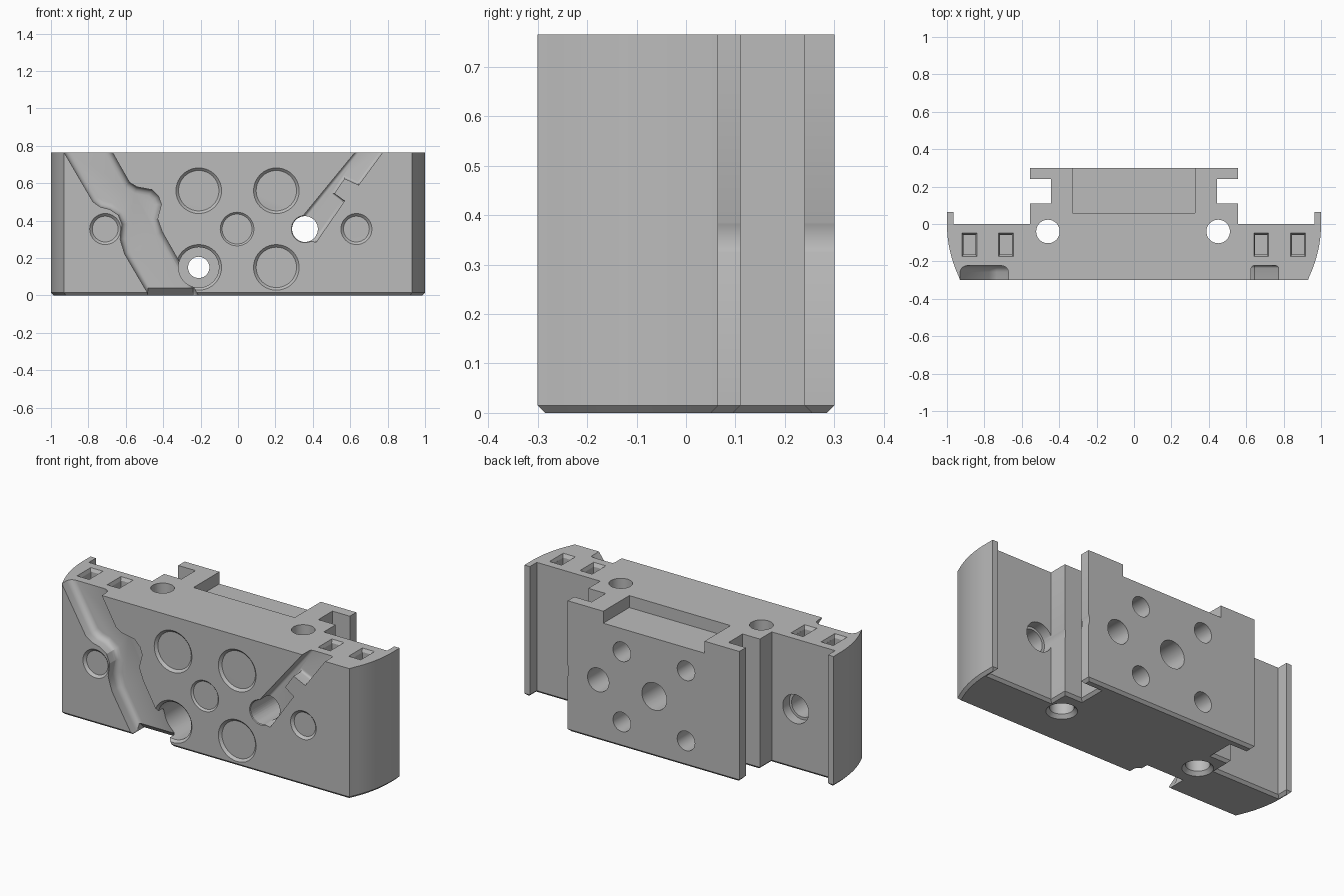
import bpy, bmesh, math
from mathutils import Vector, Matrix

if "Cube" in bpy.data.objects:
    bpy.data.objects.remove(bpy.data.objects["Cube"], do_unlink=True)

HEIGHT = 0.765
FRONT = -0.3

grey = bpy.data.materials.new("plain grey")
grey.use_nodes = True
grey.diffuse_color = (0.5, 0.5, 0.5, 1)
grey.node_tree.nodes["Principled BSDF"].inputs["Base Color"].default_value = (0.5, 0.5, 0.5, 1)
cutters = []


def finish(bm, name, cutter=True):
    bmesh.ops.recalc_face_normals(bm, faces=bm.faces)
    mesh = bpy.data.meshes.new(name)
    bm.to_mesh(mesh)
    bm.free()
    mesh.materials.append(grey)
    obj = bpy.data.objects.new(name, mesh)
    bpy.context.collection.objects.link(obj)
    if cutter:
        obj.hide_render = True
        cutters.append(obj)
    return obj


def prism(points, shift):
    """Extrude a closed outline; returns the bmesh and its first cap."""
    bm = bmesh.new()
    cap = bm.faces.new([bm.verts.new(p) for p in points])
    ext = bmesh.ops.extrude_face_region(bm, geom=[cap], use_keep_orig=True)
    bmesh.ops.translate(bm, verts=[v for v in ext["geom"] if isinstance(v, bmesh.types.BMVert)], vec=shift)
    return bm, cap


def cone(name, start, end, r1, r2=None):
    a, b = Vector(start), Vector(end)
    turn = (b - a).to_track_quat('Z', 'Y').to_matrix().to_4x4()
    bm = bmesh.new()
    bmesh.ops.create_cone(bm, cap_ends=True, segments=40, radius1=r1, radius2=r1 if r2 is None else r2,
                          depth=(b - a).length, matrix=Matrix.Translation((a + b) / 2) @ turn)
    return finish(bm, name)


def box(name, low, high, taper=1.0):
    bm = bmesh.new()
    bmesh.ops.create_cube(bm, size=1)
    for v in bm.verts:
        k = taper if v.co.z < 0 else 1
        v.co = [(l + h) / 2 + c * s * (h - l) for l, h, c, s in zip(low, high, v.co, (k, k, 1))]
    return finish(bm, name)


def front_hole(name, x, z, r, edge=0.014):
    cone(name, (x, -0.5, z), (x, 0.5, z), r)
    cone(name + "_edge", (x, FRONT - edge, z), (x, FRONT + edge, z), r + 2 * edge, r)


def channel(name, outline, floor, radius):
    """Sunken path in the front face with rounded floor corners."""
    bm, cap = prism([(x, floor, z) for x, z in outline], (0, -0.2, 0))
    bmesh.ops.bevel(bm, geom=list(cap.edges), offset=radius, segments=4, profile=0.5, affect='EDGES')
    finish(bm, name)


# Block outline: curved ends, back lips and T-shaped rear rail
half = [(0.93, FRONT)]
for i in range(1, 13):
    a = math.asin(0.3 / 0.657) * (1 - i / 12)
    half.append((0.343 + 0.657 * math.cos(a), -0.657 * math.sin(a)))
half += [(1, 0.065), (0.965, 0.065), (0.965, 0), (0.555, 0), (0.555, 0.11),
         (0.443, 0.11), (0.443, 0.24), (0.555, 0.24), (0.555, 0.3)]
outline = half + [(-x, y) for x, y in reversed(half)]
bm, base = prism([(x, y, 0) for x, y in outline], (0, 0, HEIGHT))
bmesh.ops.bevel(bm, geom=list(base.edges), offset=0.015, segments=1, affect='EDGES')
block = finish(bm, "mounting_block", cutter=False)

# Rear top recess
box("rear_recess", (-0.33, 0.06, HEIGHT - 0.07), (0.325, 0.4, 1))

# Vertical holes with flared bottoms
for x in (-0.46, 0.45):
    cone("vertical_hole", (x, -0.04, -0.2), (x, -0.04, 1), 0.063)
    cone("vertical_hole_flare", (x, -0.04, -0.02), (x, -0.04, 0.02), 0.1, 0.063)

# Top pockets with narrower floors
for x in (-0.88, -0.685, 0.68, 0.877):
    box("pocket_rim", (x - 0.043, -0.18, HEIGHT - 0.02), (x + 0.043, -0.042, HEIGHT + 0.01), 0.75)
    box("pocket", (x - 0.032, -0.163, HEIGHT - 0.12), (x + 0.032, -0.058, HEIGHT + 0.02))

# Front holes: counterbored group, centre hole, side holes
for x in (-0.21, 0.205):
    for z in (0.15, 0.56):
        front_hole("bolt_hole", x, z, 0.057, 0.005)
        cone("counterbore", (x, -0.5, z), (x, 0.03, z), 0.108)
        cone("counterbore_edge", (x, FRONT - 0.014, z), (x, FRONT + 0.014, z), 0.136, 0.108)
front_hole("centre_hole", -0.005, 0.355, 0.08, 0.01)
front_hole("channel_hole", 0.358, 0.355, 0.069, 0.004)
for x in (-0.71, 0.633):
    front_hole("side_hole", x, 0.355, 0.069)
    cone("side_hole_rear", (x, -0.06, 0.355), (x, 0.5, 0.355), 0.084)

# Wide wavy channel and its sloped lower edge
channel("wavy_channel", [
    (-1.047, 0.965), (-0.775, 0.5), (-0.735, 0.473), (-0.685, 0.46), (-0.64, 0.43), (-0.62, 0.38),
    (-0.63, 0.3), (-0.605, 0.22), (-0.37, -0.18), (-0.11, -0.18), (-0.405, 0.34), (-0.43, 0.41),
    (-0.41, 0.487), (-0.425, 0.53), (-0.46, 0.565), (-0.54, 0.58), (-0.58, 0.604), (-0.785, 0.965)],
    -0.222, 0.035)
bm, _ = prism([(-0.48, -0.35, -0.06), (-0.48, -0.14, -0.04), (-0.48, -0.222, 0.04), (-0.48, -0.35, 0.04)],
              (0.24, 0, 0))
finish(bm, "wavy_channel_lower_edge")

# Notched slanted channel ending at its hole
channel("notched_channel", [
    (0.79, 0.965), (0.304, 0.372), (0.32, 0.325), (0.36, 0.295), (0.418, 0.285), (0.57, 0.505),
    (0.515, 0.545), (0.57, 0.625), (0.645, 0.59), (0.92, 0.965)], -0.222, 0.015)

# Cut everything, then drop the helpers
bpy.context.view_layer.objects.active = block
block.select_set(True)
for cutter in cutters:
    mod = block.modifiers.new(cutter.name, 'BOOLEAN')
    mod.operation = 'DIFFERENCE'
    mod.solver = 'EXACT'
    mod.object = cutter
    bpy.ops.object.modifier_apply(modifier=mod.name)
for cutter in cutters:
    bpy.data.objects.remove(cutter, do_unlink=True)
block.select_set(True)
bpy.ops.object.shade_smooth_by_angle(angle=math.radians(28))
